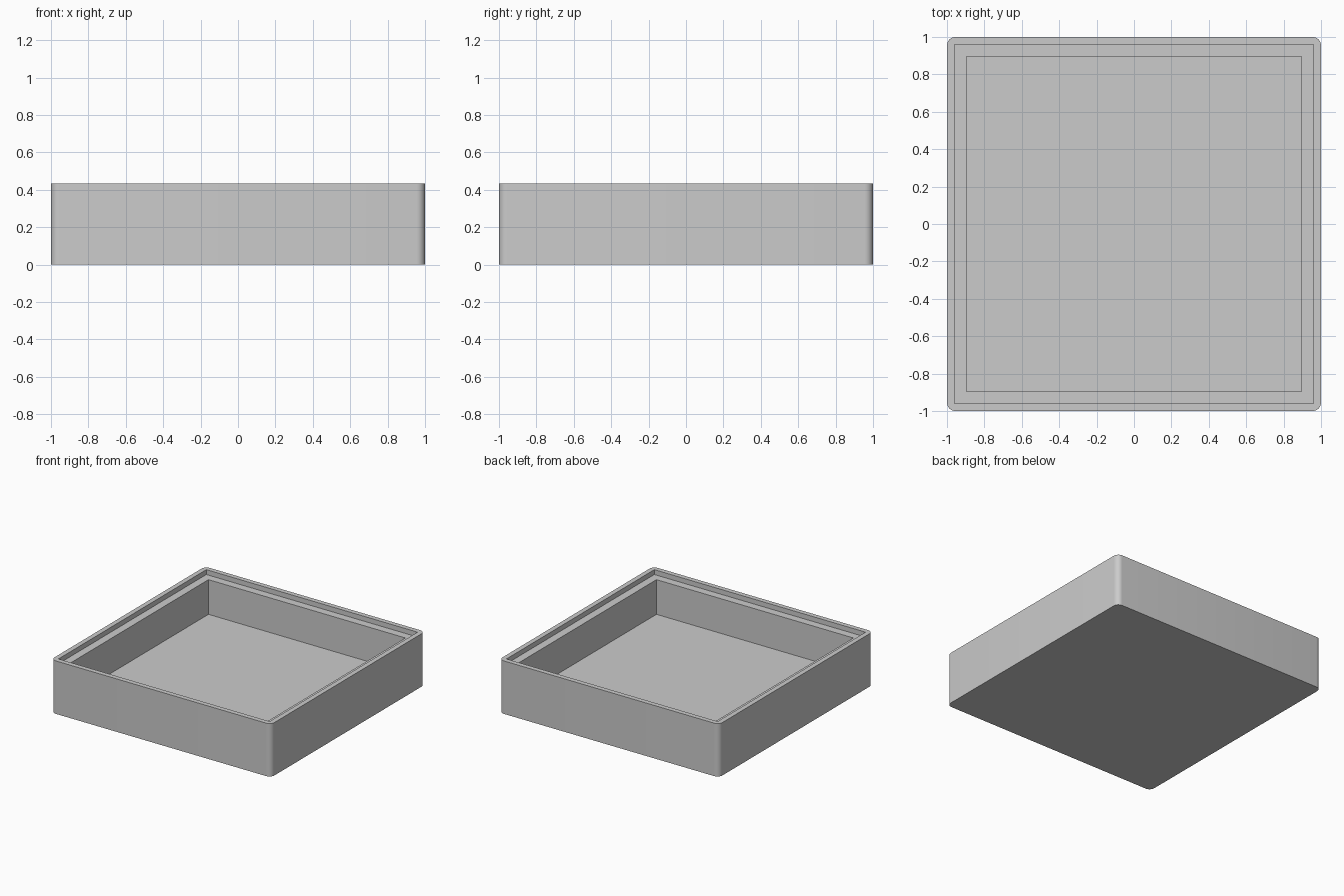
import bpy, bmesh, math

HALF, HEIGHT, RADIUS = 1.0, 0.435, 0.045
LEDGE_HALF, LEDGE_Z = 0.96, 0.395
WELL_HALF, FLOOR_Z = 0.895, 0.11

cube = bpy.data.objects.get("Cube")
if cube:
    bpy.data.objects.remove(cube, do_unlink=True)

grey = bpy.data.materials.new("plain_grey")
grey.use_nodes = True
colour = (0.6, 0.6, 0.6, 1)
grey.diffuse_color = colour
grey.node_tree.nodes["Principled BSDF"].inputs["Base Color"].default_value = colour

bm = bmesh.new()


def square_ring(half, z):
    return [bm.verts.new((half * x, half * y, z))
            for x, y in ((1, 1), (-1, 1), (-1, -1), (1, -1))]


def rounded_ring(half, z, radius, steps=8):
    """Counter-clockwise rounded square, one arc per corner."""
    ring = []
    for corner, (x, y) in enumerate(((1, 1), (-1, 1), (-1, -1), (1, -1))):
        for i in range(steps + 1):
            a = math.pi / 2 * (corner + i / steps)
            ring.append(bm.verts.new((x * (half - radius) + radius * math.cos(a),
                                      y * (half - radius) + radius * math.sin(a), z)))
    return ring


def bridge(lower, upper):
    n = len(lower)
    for i in range(n):
        j = (i + 1) % n
        bm.faces.new((lower[i], lower[j], upper[j], upper[i]))


# Outer shell
base = rounded_ring(HALF, 0, RADIUS)
rim = rounded_ring(HALF, HEIGHT, RADIUS)
bm.faces.new(base[::-1])
bridge(base, rim)

# Rim: a fan at each rounded corner and a strip along each side
lip = square_ring(LEDGE_HALF, HEIGHT)
per_corner = len(rim) // 4
for c in range(4):
    arc = rim[c * per_corner:(c + 1) * per_corner]
    for a, b in zip(arc, arc[1:]):
        bm.faces.new((a, b, lip[c]))
    after = (c + 1) % 4
    bm.faces.new((arc[-1], rim[after * per_corner], lip[after], lip[c]))

# Stepped ledge, inner walls and floor
ledge = square_ring(LEDGE_HALF, LEDGE_Z)
well_top = square_ring(WELL_HALF, LEDGE_Z)
floor = square_ring(WELL_HALF, FLOOR_Z)
for outer, inner in ((lip, ledge), (ledge, well_top), (well_top, floor)):
    bridge(outer, inner)
bm.faces.new(floor)
bmesh.ops.recalc_face_normals(bm, faces=bm.faces[:])

mesh = bpy.data.meshes.new("open_tray")
bm.to_mesh(mesh)
bm.free()
mesh.materials.append(grey)
tray = bpy.data.objects.new("open_tray", mesh)
bpy.context.collection.objects.link(tray)

# Smooth rounded corners, crisp edges elsewhere
bpy.ops.object.select_all(action='DESELECT')
tray.select_set(True)
bpy.context.view_layer.objects.active = tray
bpy.ops.object.shade_smooth_by_angle(angle=math.radians(30))
